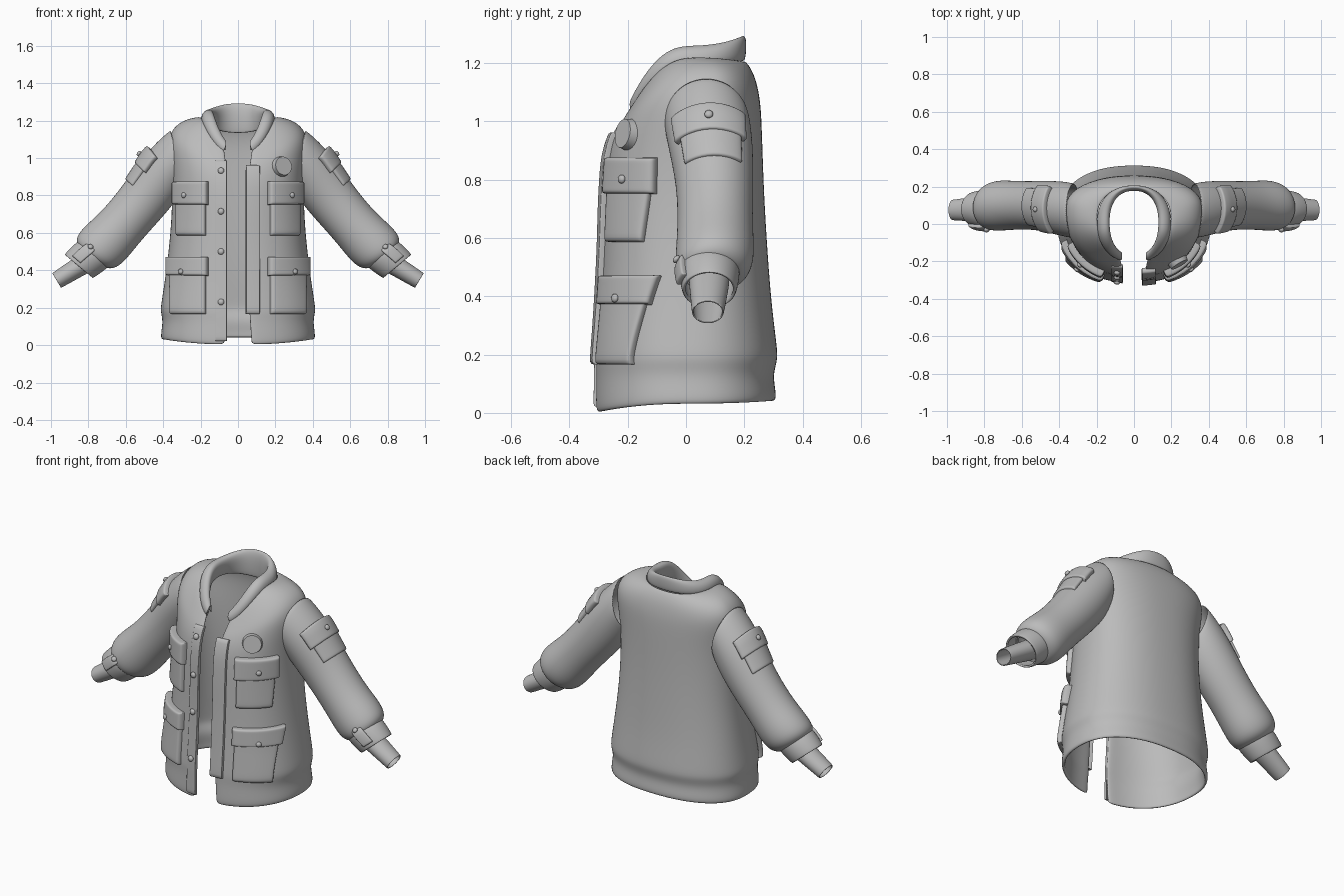
import bpy, bmesh, math
from mathutils import Vector, Matrix

if "Cube" in bpy.data.objects:
    bpy.data.objects.remove(bpy.data.objects["Cube"])

fabric = bpy.data.materials.new("grey_fabric")
fabric.diffuse_color = (0.5, 0.5, 0.5, 1)
fabric.use_nodes = True
fabric.node_tree.nodes["Principled BSDF"].inputs["Base Color"].default_value = fabric.diffuse_color
P = 0.87  # roundness of the torso cross-section


def finish(name, bm, thick=0, mirror=False, sub=2):
    me = bpy.data.meshes.new(name)
    bm.to_mesh(me)
    bm.free()
    me.materials.append(fabric)
    for p in me.polygons:
        p.use_smooth = True
    ob = bpy.data.objects.new(name, me)
    bpy.context.collection.objects.link(ob)
    if mirror:
        ob.modifiers.new("mirror", 'MIRROR').use_clip = False
    if thick:
        m = ob.modifiers.new("thickness", 'SOLIDIFY')
        m.thickness, m.offset = thick, -1
    if sub:
        m = ob.modifiers.new("smooth", 'SUBSURF')
        m.levels = m.render_levels = sub
    return ob


def loft(name, rows, closed=False, **kw):
    bm = bmesh.new()
    vs = [[bm.verts.new(p) for p in r] for r in rows]
    n = len(rows[0])
    for a, b in zip(vs, vs[1:]):
        for i in range(n if closed else n - 1):
            j = (i + 1) % n
            bm.faces.new((a[i], a[j], b[j], b[i]))
    return finish(name, bm, **kw)


def mix(rows, v):
    i = min(max(int(v), 0), len(rows) - 2)
    return [a + (b - a) * (v - i) for a, b in zip(rows[i], rows[i + 1])]


def ring_point(r, th):
    # half width, front y, back y, side y, front z, side z, back z
    w, yf, yb, ys, zf, zs, zb = r[:7]
    s, c = math.sin(th), math.cos(th)
    x = w * math.copysign(abs(s) ** P, s)
    y = ys + ((yf - ys) if c > 0 else (yb - ys)) * abs(c) ** P
    z = zs + ((zf if c > 0 else zb) - zs) * c * c
    return Vector((x, y, z))


def open_ring(r, n=36):
    t0 = math.asin((r[7] / r[0]) ** (1 / P))
    return [ring_point(r, t0 + (2 * math.pi - 2 * t0) * i / n) for i in range(n + 1)]


# Torso rings: w, front y, back y, side y, front z, side z, back z, half gap
TORSO = [
    (.412, -.312, .308, .02, .00, .03, .04, .07),
    (.414, -.316, .310, .02, .03, .06, .07, .07),
    (.402, -.312, .298, .02, .13, .13, .13, .063),
    (.416, -.314, .315, .02, .17, .18, .18, .06),
    (.412, -.310, .314, .02, .22, .22, .22, .06),
    (.390, -.300, .295, .03, .36, .36, .36, .06),
    (.366, -.290, .280, .03, .55, .55, .55, .06),
    (.352, -.285, .268, .04, .75, .75, .75, .06),
    (.355, -.275, .262, .05, .89, .92, .93, .06),
    (.372, -.248, .258, .07, .96, 1.04, 1.04, .06),
    (.370, -.228, .250, .08, .99, 1.14, 1.10, .065),
    (.300, -.208, .235, .07, 1.02, 1.205, 1.16, .07),
    (.195, -.190, .205, .02, 1.04, 1.225, 1.21, .075),
]
loft("torso", [open_ring(r) for r in TORSO], thick=.018, sub=2)

# Standing collar
COLLAR = [
    (.192, -.198, .200, .01, 1.00, 1.195, 1.205, .085),
    (.200, -.206, .206, .01, 1.02, 1.21, 1.225, .075),
    (.190, -.206, .208, .01, 1.045, 1.245, 1.265, .065),
    (.160, -.195, .204, .01, 1.06, 1.262, 1.295, .06),
    (.134, -.178, .188, .01, 1.06, 1.255, 1.293, .06),
    (.128, -.170, .175, .01, 1.04, 1.22, 1.24, .06),
    (.140, -.165, .180, .01, 1.01, 1.16, 1.13, .06),
]
loft("collar", [open_ring(r) for r in COLLAR], thick=.01, sub=2)


def tube_point(rows, ph, v):
    x, z, rn, ry, y, tilt = mix(rows, v)
    t = math.radians(tilt)
    c, s = math.cos(ph) * rn, math.sin(ph) * ry
    return Vector((x + c * math.sin(t), y - s, z + c * math.cos(t)))


def tube(name, rows, thick):
    grid = [[tube_point(rows, math.tau * i / 20, v) for i in range(20)]
            for v in range(len(rows))]
    return loft(name, grid, closed=True, thick=thick, mirror=True)


# Sleeve sections: x, z, radius across, radius in y, y, tilt
SLEEVE = [
    (.32, 1.01, .152, .15, .07, 15),
    (.40, .917, .148, .147, .085, 42),
    (.50, .78, .138, .133, .10, 50),
    (.62, .64, .131, .13, .10, 50),
    (.70, .555, .143, .137, .10, 50),
    (.75, .505, .140, .133, .095, 50),
    (.775, .483, .118, .115, .088, 50),
    (.785, .475, .095, .095, .085, 50),
]
CUFF = [
    (.760, .498, .098, .098, .083, 50),
    (.770, .490, .108, .106, .08, 50),
    (.810, .457, .107, .103, .08, 50),
    (.848, .424, .101, .095, .08, 50),
    (.853, .420, .097, .091, .08, 50),
]
WRIST = [(.78, .462, .058, .072, .08, 31), (.88, .401, .052, .064, .078, 31),
         (.965, .348, .047, .056, .075, 31), (.97, .345, .046, .055, .075, 31)]
tube("sleeve", SLEEVE, .012)
tube("cuff", CUFF, .012)
tube("wrist_tube", WRIST, .006)


def torso_at(x, z):
    lo, hi = 0, len(TORSO) - 1
    for _ in range(25):
        v = (lo + hi) / 2
        r = mix(TORSO, v)
        k = min(abs(x) / r[0], .995)
        p = ring_point(r, math.copysign(math.asin(k ** (1 / P)), x))
        lo, hi = (v, hi) if p.z < z else (lo, v)
    return p


def front(u, z):
    return torso_at(.37 * math.sin(u), z)


def fx(x):
    return math.asin(x / .37)


def on_sleeve(u, v):
    return tube_point(SLEEVE, u, v)


def on_cuff(u, v):
    return tube_point(CUFF, u, v)


def lift(f, u, v, off):
    e = .02
    n = (f(u + e, v) - f(u - e, v)).cross(f(u, v + e) - f(u, v - e)).normalized()
    return f(u, v) + n * off, n


def pad(name, f, u0, u1, v0, v1, t, mirror=True, n=6, edge=.06):
    # raised cloth piece following the surface f
    steps = [0, 0, edge] + [i / n for i in range(1, n)] + [1 - edge, 1, 1]
    m = len(steps) - 1
    rows = []
    for j, b in enumerate(steps):
        row = []
        for i, a in enumerate(steps):
            off = -.014 if i in (0, m) or j in (0, m) else t * (.85 if i in (1, m - 1) or j in (1, m - 1) else 1)
            row.append(lift(f, u0 + (u1 - u0) * a, v0 + (v1 - v0) * b, off)[0])
        rows.append(row)
    return loft(name, rows, mirror=mirror, sub=1)


def stud(name, f, u, v, off, r=.015, mirror=True):
    p, n = lift(f, u, v, off)
    bm = bmesh.new()
    bmesh.ops.create_uvsphere(bm, u_segments=16, v_segments=10, radius=r)
    bm.transform(Matrix.Translation(p) @ n.to_track_quat('Z', 'Y').to_matrix().to_4x4()
                 @ Matrix.Diagonal((1, 1, .7, 1)))
    return finish(name, bm, mirror=mirror, sub=0)


# Chest and hip pockets with flaps and studs
for label, x0, x1, z0, zm, z1, bx, bz in (
        ("chest", .165, .325, .585, .75, .875, .265, .80),
        ("hip", .165, .357, .165, .37, .47, .283, .39)):
    pad(label + "_pocket", front, fx(x0 + .006), fx(x1 - .004), z0, z1 - .03, .024)
    pad(label + "_pocket_flap", front, fx(x0 - .006), fx(x1 + .004), zm, z1, .036)
    stud(label + "_pocket_stud", front, fx(bx), bz, .038)

# Sleeve pocket and cuff tab
pad("sleeve_pocket", on_sleeve, -.75, .85, 1.1, 1.92, .012)
pad("sleeve_pocket_flap", on_sleeve, -.87, 1.0, .8, 1.38, .022)
stud("sleeve_pocket_stud", on_sleeve, .05, 1.1, .024)
pad("cuff_tab", on_cuff, .95, 1.5, .3, 2.7, .016)
stud("cuff_tab_stud", on_cuff, 1.25, .8, .02)

# Front placket strip on one side, studs on the other
pad("placket", front, fx(.042), fx(.115), .165, .96, .018, mirror=False, n=10, edge=.02)
pad("stud_strip", front, fx(-.12), fx(-.06), .02, .99, .004, mirror=False, n=12, edge=.02)
for z in (.23, .50, .715, .93):
    stud("front_stud", front, fx(-.09), z, .008, .017, mirror=False)

# Round badge
p, n = lift(front, fx(.235), .955, .004)
bm = bmesh.new()
bmesh.ops.create_cone(bm, cap_ends=True, segments=32, radius1=.056, radius2=.05, depth=.03)
bm.transform(Matrix.Translation(p) @ n.to_track_quat('Z', 'Y').to_matrix().to_4x4())
badge = finish("badge", bm, sub=0)
bpy.context.view_layer.objects.active = badge
badge.select_set(True)
bpy.ops.object.shade_smooth_by_angle()
